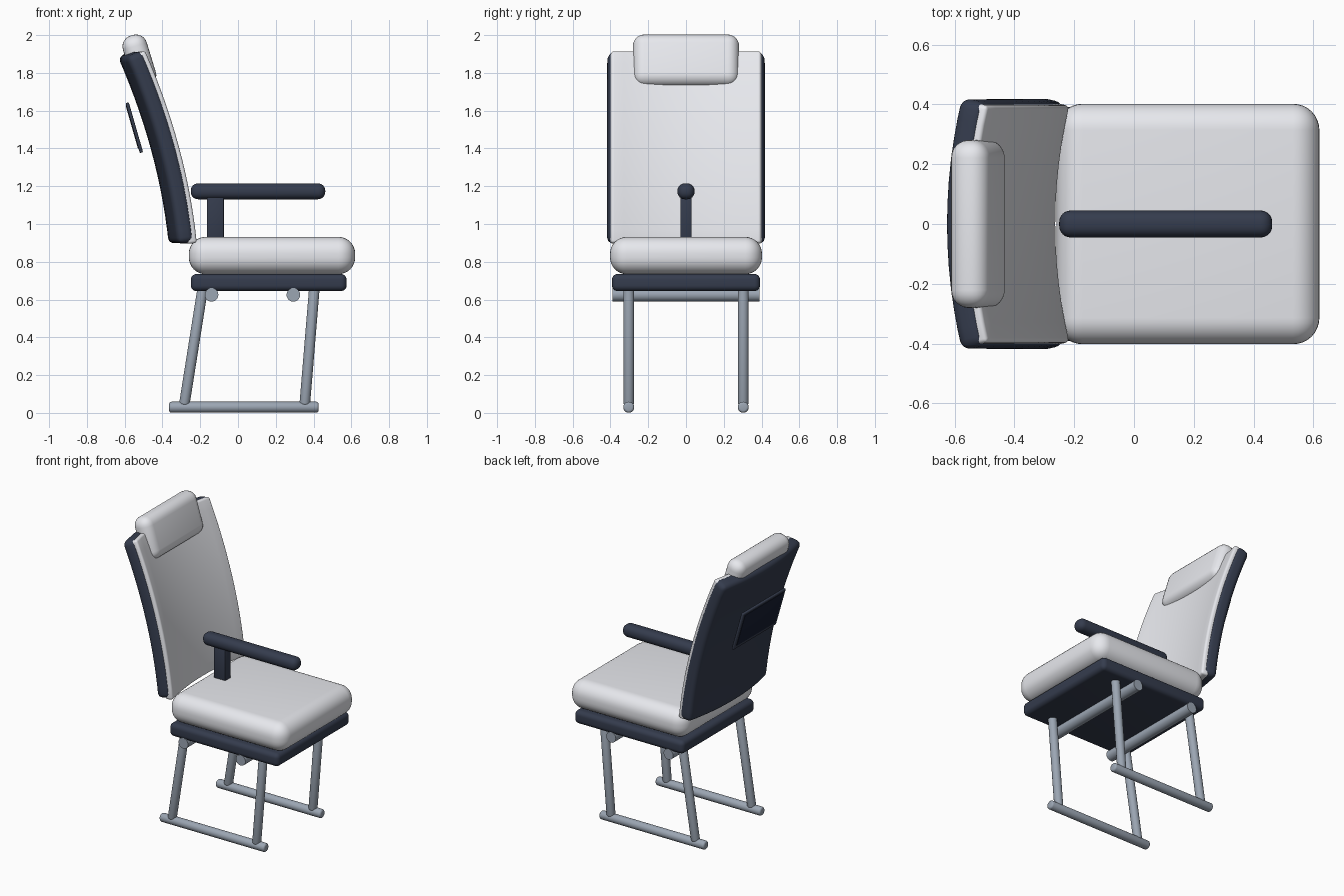
import bpy, bmesh, math
from mathutils import Vector

if "Cube" in bpy.data.objects:
    bpy.data.objects.remove(bpy.data.objects["Cube"])


def material(name, rgb):
    m = bpy.data.materials.new(name)
    m.diffuse_color = (*rgb, 1)
    m.use_nodes = True
    m.node_tree.nodes["Principled BSDF"].inputs["Base Color"].default_value = m.diffuse_color
    return m


FABRIC = material("light_fabric", (0.80, 0.81, 0.85))
NAVY = material("navy_plastic", (0.035, 0.045, 0.075))
STEEL = material("steel", (0.33, 0.38, 0.45))
SCREEN = material("dark_screen", (0.008, 0.012, 0.03))


def finish(name, bm, mat, modifiers=()):
    """Turn a bmesh into an object, apply modifiers and smooth it."""
    bmesh.ops.recalc_face_normals(bm, faces=bm.faces) if not modifiers else None
    me = bpy.data.meshes.new(name)
    bm.to_mesh(me)
    bm.free()
    ob = bpy.data.objects.new(name, me)
    bpy.context.collection.objects.link(ob)
    me.materials.append(mat)
    bpy.ops.object.select_all(action='DESELECT')
    bpy.context.view_layer.objects.active = ob
    ob.select_set(True)
    for kind, settings in modifiers:
        mod = ob.modifiers.new(kind.title(), kind)
        for key, value in settings.items():
            setattr(mod, key, value)
        bpy.ops.object.modifier_apply(modifier=mod.name)
    bpy.ops.object.shade_smooth_by_angle(angle=math.radians(35))
    return ob


def rounded_box(name, center, size, radius, mat, tilt=0, segments=6):
    bm = bmesh.new()
    bmesh.ops.create_cube(bm, size=1)
    bmesh.ops.scale(bm, vec=size, verts=bm.verts)
    if radius:
        bmesh.ops.bevel(bm, geom=bm.edges[:], offset=radius, segments=segments,
                        profile=0.5, affect='EDGES')
    ob = finish(name, bm, mat)
    ob.location = center
    ob.rotation_euler.y = math.radians(tilt)
    return ob


def tube(name, a, b, radius, mat, bevel=0.012):
    a, b = Vector(a), Vector(b)
    bm = bmesh.new()
    bmesh.ops.create_cone(bm, cap_ends=True, segments=24, radius1=radius,
                          radius2=radius, depth=(b - a).length)
    if bevel:
        rims = [e for e in bm.edges if abs(e.verts[0].co.z - e.verts[1].co.z) < 1e-5]
        bmesh.ops.bevel(bm, geom=rims, offset=bevel, segments=3, profile=0.5,
                        affect='EDGES')
    ob = finish(name, bm, mat)
    ob.location = (a + b) / 2
    ob.rotation_euler = (b - a).to_track_quat('Z', 'Y').to_euler()
    return ob


def back_x(z):
    """Side curve of the reclined backrest front."""
    return -0.217 - 0.1875 * (z - 0.92) - 0.1655 * (z - 0.92) * (z - 1.40)


def curved_slab(name, half_width, z0, z1, offset, thickness, bevel, mat):
    bm = bmesh.new()
    bmesh.ops.create_grid(bm, x_segments=12, y_segments=14, size=1)
    for v in bm.verts:
        y = v.co.x * half_width
        z = z0 + (z1 - z0) * (v.co.y + 1) / 2
        v.co = (back_x(z) + offset - 0.05 * (1 - (y / 0.41) ** 2), y, z)
    return finish(name, bm, mat, [
        ('SOLIDIFY', dict(thickness=thickness, offset=-1)),
        ('BEVEL', dict(width=bevel, segments=5, limit_method='ANGLE',
                       angle_limit=math.radians(50), use_clamp_overlap=False))])


# Seat
rounded_box("seat_cushion", (0.18, 0, 0.833), (0.88, 0.804, 0.197), 0.088, FABRIC, segments=8)
rounded_box("seat_base", (0.1625, 0, 0.69), (0.825, 0.784, 0.09), 0.03, NAVY)

# Backrest shell and pad
curved_slab("backrest_shell", 0.405, 0.905, 1.92, -0.012, 0.09, 0.032, NAVY)
curved_slab("backrest_pad", 0.395, 0.90, 1.918, 0.003, 0.05, 0.014, FABRIC)

# Headrest
rounded_box("headrest", (-0.522, 0, 1.863), (0.132, 0.562, 0.284), 0.06, FABRIC, tilt=-17)

# Screen floating behind the backrest
rounded_box("screen_frame", (-0.549, 0, 1.51), (0.018, 0.46, 0.275), 0.006, NAVY, tilt=-16, segments=3)
rounded_box("screen_panel", (-0.557, 0, 1.513), (0.010, 0.42, 0.235), 0.003, SCREEN, tilt=-16, segments=2)

# Central armrest
rounded_box("arm_post", (-0.12, 0, 1.03), (0.09, 0.06, 0.26), 0.006, NAVY, segments=2)
rounded_box("armrest", (0.106, 0, 1.173), (0.712, 0.09, 0.084), 0.038, NAVY)

# Cross tubes under the seat
for label, x in (("rear", -0.14), ("front", 0.293)):
    tube(label + "_cross_tube", (x, -0.39, 0.625), (x, 0.39, 0.625), 0.036, STEEL, 0)

# Legs and floor runners on both sides
for side, y in (("near", -0.303), ("far", 0.303)):
    tube(side + "_rear_leg", (-0.285, y, 0.04), (-0.185, y, 0.67), 0.028, STEEL)
    tube(side + "_front_leg", (0.353, y, 0.04), (0.405, y, 0.67), 0.028, STEEL)
    tube(side + "_runner", (-0.365, y, 0.03), (0.427, y, 0.03), 0.029, STEEL)
